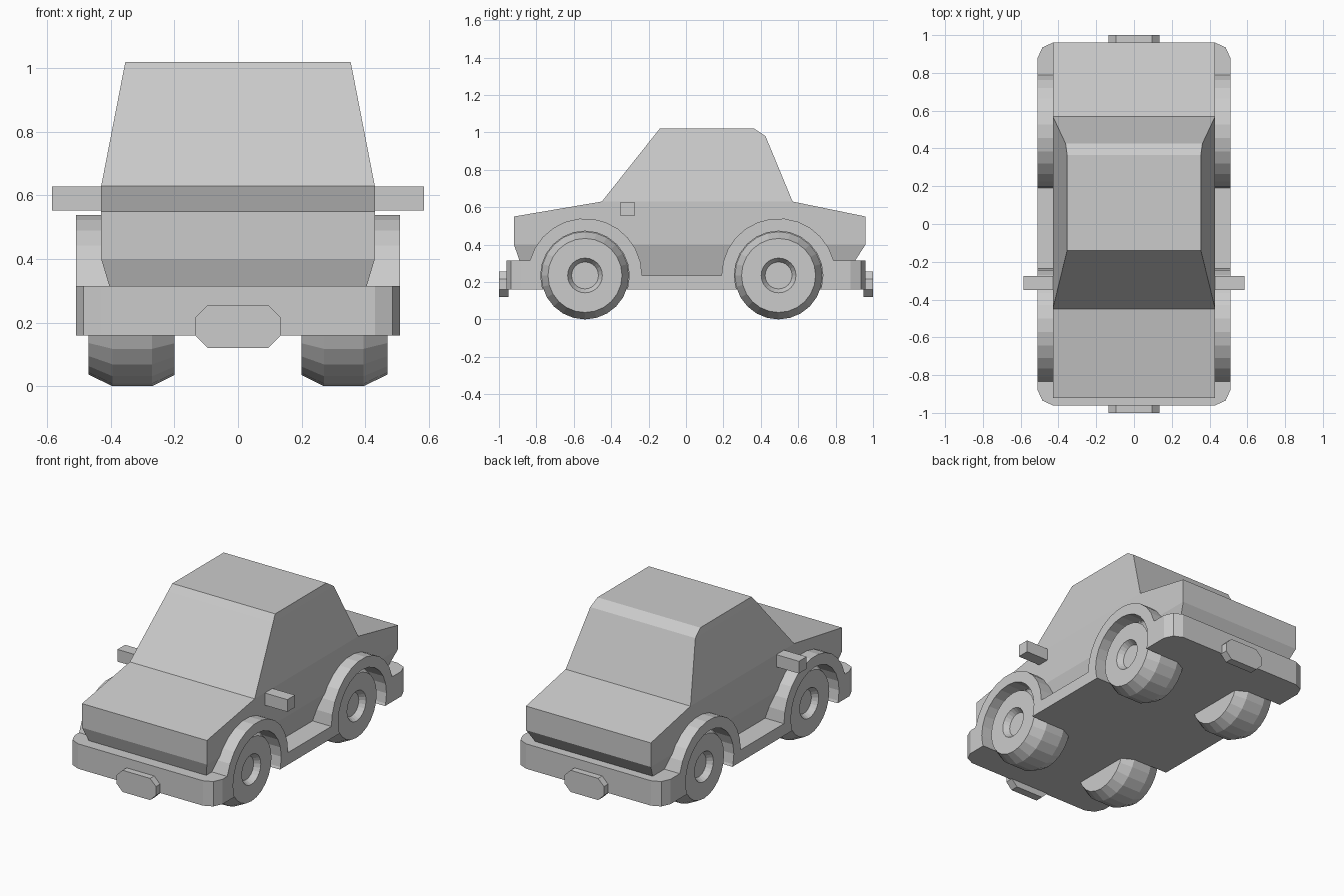
import bpy, bmesh
from math import sin, cos, pi, radians
from mathutils import Vector

if "Cube" in bpy.data.objects:
    bpy.data.objects.remove(bpy.data.objects["Cube"], do_unlink=True)

AXLES = (-0.54, 0.495)
HUB_Z = 0.235
TYRE_R = 0.235
ARCH_R = 0.305


def make(name, bm):
    bmesh.ops.recalc_face_normals(bm, faces=bm.faces)
    mesh = bpy.data.meshes.new(name)
    bm.to_mesh(mesh)
    bm.free()
    ob = bpy.data.objects.new(name, mesh)
    bpy.context.collection.objects.link(ob)
    return ob


def loft(name, rings):
    """Skin closed rings of equal length and cap both ends."""
    bm = bmesh.new()
    loops = [[bm.verts.new(p) for p in ring] for ring in rings]
    n = len(loops[0])
    for a, b in zip(loops, loops[1:]):
        for i in range(n):
            j = (i + 1) % n
            bm.faces.new((a[i], a[j], b[j], b[i]))
    bm.faces.new(loops[0])
    bm.faces.new(loops[-1])
    return make(name, bm)


def prism(name, outline, axis, lo, hi):
    """Extrude a 2D outline along the x, y or z axis."""
    def place(p, d):
        co = list(p)
        co.insert(axis, d)
        return Vector(co)
    return loft(name, [[place(p, d) for p in outline] for d in (lo, hi)])


def circle(y, z, r, n, turn=0.0):
    return [(y + r * cos(2 * pi * (i + turn) / n), z + r * sin(2 * pi * (i + turn) / n))
            for i in range(n)]


def boolean(target, tool, operation):
    mod = target.modifiers.new(operation.title(), "BOOLEAN")
    mod.operation = operation
    mod.solver = "EXACT"
    mod.object = tool
    with bpy.context.temp_override(object=target, active_object=target):
        bpy.ops.object.modifier_apply(modifier=mod.name)


# Body and cabin: rectangular rings of (half width, front y, rear y, z)
levels = [
    (0.37, -0.85, 0.83, 0.2),
    (0.43, -0.92, 0.96, 0.4),
    (0.43, -0.92, 0.96, 0.55),
    (0.43, -0.45, 0.57, 0.63),
    (0.362, -0.172, 0.425, 0.98),
    (0.354, -0.14, 0.365, 1.02),
]
body = loft("body", [[(-w, f, z), (w, f, z), (w, r, z), (-w, r, z)] for w, f, r, z in levels])

# Chassis: side outline with bumpers, sills and wheel arches
def arch(y, start, end, steps=12):
    angles = [radians(start + (end - start) * i / steps) for i in range(steps + 1)]
    return [(y + ARCH_R * cos(a), HUB_Z + ARCH_R * sin(a)) for a in angles]


side = [(-0.96, 0.16), (-0.96, 0.315)]
side += arch(AXLES[0], 164.8, 0) + arch(AXLES[1], 180, 15.2)
side += [(0.97, 0.315), (0.97, 0.16)]
chassis = prism("chassis", side, 0, -0.52, 0.52)

# Rounded corners of the bumpers in plan
corner = [(0.51, 0.88), (0.485, 0.935), (0.43, 0.96)]
plan = corner + [(-x, y) for x, y in reversed(corner)]
plan += [(-x, -y) for x, y in corner] + [(x, -y) for x, y in reversed(corner)]
plan_cutter = prism("plan_cutter", plan, 2, 0, 1)
boolean(chassis, plan_cutter, "INTERSECT")
bpy.data.objects.remove(plan_cutter, do_unlink=True)

# Wheels: (x, radius) profile turned about each axle, set in open arches
tyre = [(0.2, 0.2), (0.27, TYRE_R), (0.395, TYRE_R), (0.47, 0.198),
        (0.47, 0.093), (0.435, 0.072)]
for y, end in zip(AXLES, ("front", "rear")):
    for s, hand in ((1, "left"), (-1, "right")):
        cutter = prism("arch_cutter", circle(y, HUB_Z, TYRE_R + 0.002, 24), 0, s * 0.398, s * 0.6)
        cutter.hide_render = True
        for part in (body, chassis):
            boolean(part, cutter, "DIFFERENCE")
        bpy.data.objects.remove(cutter, do_unlink=True)
        loft(f"{end}_{hand}_wheel",
             [[(s * x, *p) for p in circle(y, HUB_Z, r, 24)] for x, r in tyre])

# Number plates
plate = [(0.135, 0.16), (0.135, 0.215), (0.095, 0.255)]
plate += [(-x, z) for x, z in reversed(plate)] + [(-0.095, 0.12), (0.095, 0.12)]
prism("front_plate", plate, 1, -1.0, -0.95)
prism("rear_plate", plate, 1, 0.95, 1.0)

# Door mirrors
mirror = [(-0.35, 0.552), (-0.275, 0.552), (-0.275, 0.628), (-0.35, 0.628)]
for s, hand in ((1, "left"), (-1, "right")):
    prism(f"{hand}_mirror", mirror, 0, s * 0.41, s * 0.585)
